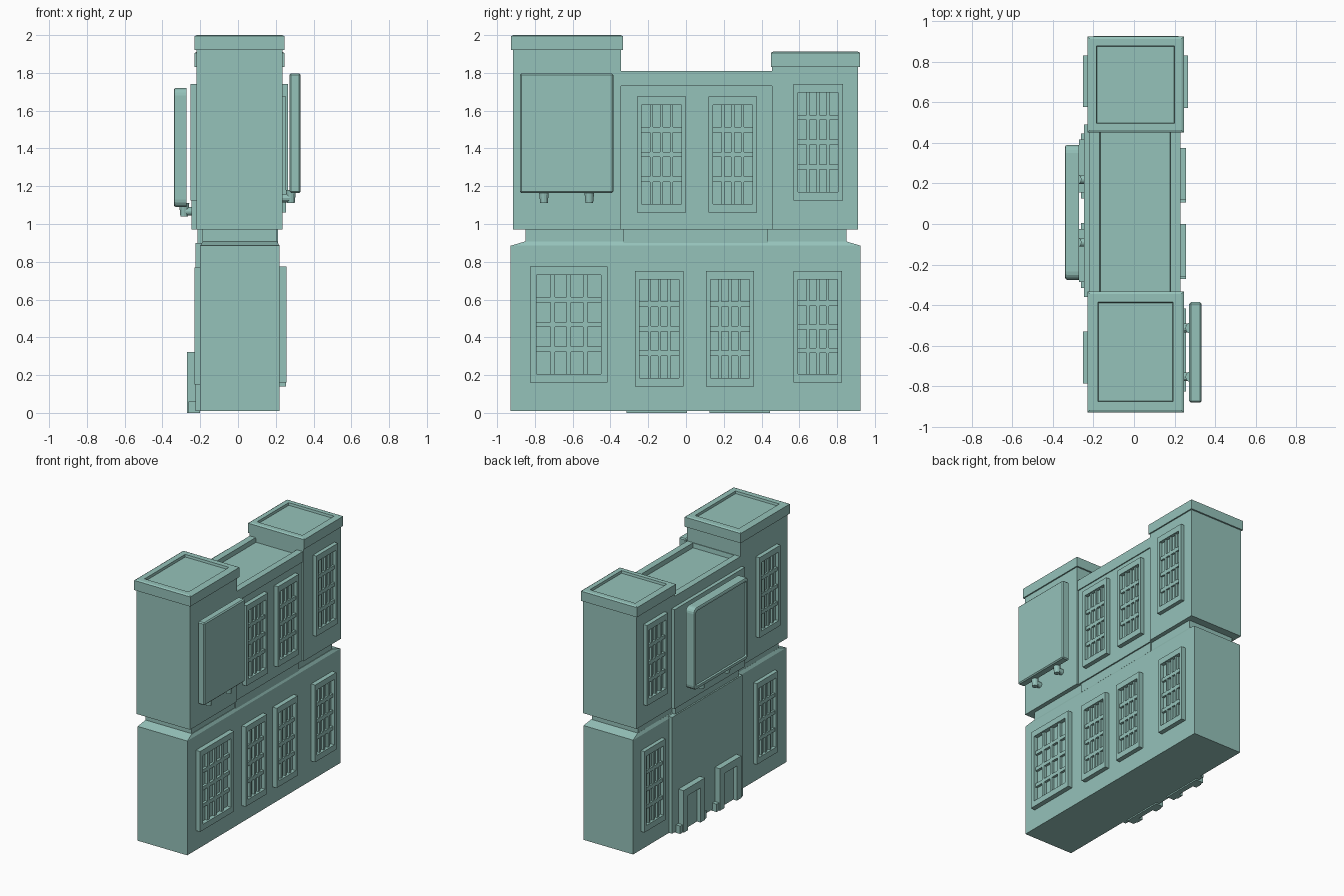
import bpy, bmesh
from mathutils import Matrix, Vector

if "Cube" in bpy.data.objects:
    bpy.data.objects.remove(bpy.data.objects["Cube"])

# One dull teal paint for the whole model
paint = bpy.data.materials.new("teal_paint")
paint.diffuse_color = (0.30, 0.54, 0.49, 1)
paint.use_nodes = True
paint.node_tree.nodes["Principled BSDF"].inputs["Base Color"].default_value = paint.diffuse_color


def finish(name, bm, bevel=0, segs=1):
    bmesh.ops.recalc_face_normals(bm, faces=bm.faces)
    me = bpy.data.meshes.new(name)
    bm.to_mesh(me)
    bm.free()
    me.materials.append(paint)
    ob = bpy.data.objects.new(name, me)
    bpy.context.collection.objects.link(ob)
    if bevel:
        m = ob.modifiers.new("bevel", 'BEVEL')
        m.width, m.segments = bevel, segs
    return ob


def add_box(bm, x, y, z):
    """Add a box from (min, max) pairs; the order inside a pair is free."""
    lo = Vector([min(p) for p in (x, y, z)])
    hi = Vector([max(p) for p in (x, y, z)])
    mat = Matrix.Translation((lo + hi) / 2) @ Matrix.Diagonal((*(hi - lo), 1))
    return bmesh.ops.create_cube(bm, size=1, matrix=mat)['verts']


def box(name, x, y, z, bevel=0, segs=1):
    bm = bmesh.new()
    add_box(bm, x, y, z)
    return finish(name, bm, bevel, segs)


def top_face(bm):
    return max(bm.faces, key=lambda f: f.calc_center_median().z)


def tray(name, x, y, z, rim, drop, slope=0.006):
    """Box with a chamfered top edge and a sunken roof inside the rim."""
    bm = bmesh.new()
    add_box(bm, x, y, (z[0], z[1] - slope))
    top = top_face(bm)
    if slope:
        bmesh.ops.inset_region(bm, faces=[top], thickness=slope * 2, depth=slope, use_even_offset=True)
    bmesh.ops.inset_region(bm, faces=[top], thickness=rim - slope * 2, use_even_offset=True)
    bmesh.ops.inset_region(bm, faces=[top], thickness=0.003, depth=-drop, use_even_offset=True)
    return finish(name, bm)


def window(name, side, wall, depth, y, z, vbar=0.016, rim=(0.024, 0.045)):
    """Framed 4 x 4 window on the wall plane x = wall, facing side (+1 / -1)."""
    bm = bmesh.new()
    x = (wall - side * 0.01, wall + side * depth)
    y0, y1, z0, z1 = y[0] + rim[0], y[1] - rim[0], z[0] + rim[1], z[1] - rim[1]
    add_box(bm, x, (y[0], y0), z)
    add_box(bm, x, (y1, y[1]), z)
    add_box(bm, x, (y0, y1), (z[0], z0))
    add_box(bm, x, (y0, y1), (z1, z[1]))
    add_box(bm, (wall - side * 0.01, wall + side * 0.005), (y0, y1), (z0, z1))
    bx = (wall, wall + side * depth * 0.65)
    for i in (1, 2, 3):
        yc, zc = y0 + (y1 - y0) * i / 4, z0 + (z1 - z0) * i / 4
        add_box(bm, bx, (yc - vbar / 2, yc + vbar / 2), (z0, z1))
        add_box(bm, bx, (y0, y1), (zc - 0.014, zc + 0.014))
    return finish(name, bm)


# Lower storey, with its top sloping in to the neck
bm = bmesh.new()
add_box(bm, (-0.2, 0.22), (-0.928, 0.925), (0.01, 0.885))
ret = bmesh.ops.extrude_face_region(bm, geom=[top_face(bm)])
for v in [g for g in ret['geom'] if isinstance(g, bmesh.types.BMVert)]:
    v.co.z = 0.907
    v.co.x = 0.01 + (v.co.x - 0.01) * 0.94
    v.co.y *= 0.92
finish("lower_storey", bm)
box("lower_back_panel", (-0.226, -0.15), (-0.36, 0.49), (0.01, 0.9))

# Neck between the storeys
box("neck", (-0.187, 0.203), (-0.85, 0.85), (0.89, 0.98))
box("neck_band", (-0.215, 0.212), (-0.33, 0.435), (0.9, 0.98))

# Upper storey: two towers and the lower middle part
box("tall_tower", (-0.22, 0.235), (-0.915, -0.345), (0.97, 1.95))
tray("tall_tower_cornice", (-0.23, 0.245), (-0.927, -0.333), (1.92, 2.0), 0.052, 0.018)
box("short_tower", (-0.22, 0.235), (0.455, 0.91), (0.97, 1.86))
tray("short_tower_cornice", (-0.23, 0.245), (0.45, 0.922), (1.832, 1.912), 0.045, 0.018)
box("middle_block", (-0.215, 0.222), (-0.35, 0.46), (0.97, 1.74))
box("middle_back_panel", (-0.247, 0), (-0.36, 0.49), (0.97, 1.73))
tray("middle_parapet", (-0.219, 0.23), (-0.39, 0.51), (1.73, 1.81), 0.05, 0.035, 0)

# Windows on the right side
low, mid, high = (0.14, 0.75), (1.06, 1.675), (1.125, 1.74)
window("wide_window", 1, 0.22, 0.037, (-0.825, -0.415), (0.16, 0.775), 0.024, (0.034, 0.045))
window("lower_window_a", 1, 0.22, 0.035, (-0.27, -0.013), low)
window("lower_window_b", 1, 0.22, 0.035, (0.105, 0.36), low)
window("lower_window_c", 1, 0.22, 0.035, (0.57, 0.825), (0.16, 0.75))
window("middle_window_a", 1, 0.222, 0.033, (-0.26, 0), mid)
window("middle_window_b", 1, 0.222, 0.033, (0.12, 0.375), mid)
window("tower_window", 1, 0.235, 0.03, (0.57, 0.83), high)

# Windows on the left side
for tag, y in (("a", (-0.785, -0.53)), ("b", (0.575, 0.83))):
    window("left_lower_window_" + tag, -1, -0.2, 0.03, y, (0.15, 0.77))
    window("left_upper_window_" + tag, -1, -0.22, 0.032, y, high)

# Two doorways on the left side: jambs with low feet, lintel, recessed door
for tag, yc in (("a", 0.285), ("b", -0.155)):
    bm = bmesh.new()
    for s in (-1, 1):
        add_box(bm, (-0.27, -0.2), (yc + s * 0.075, yc + s * 0.13), (0, 0.322))
        add_box(bm, (-0.262, -0.2), (yc + s * 0.13, yc + s * 0.16), (0, 0.06))
    add_box(bm, (-0.27, -0.2), (yc - 0.075, yc + 0.075), (0.265, 0.322))
    add_box(bm, (-0.24, -0.2), (yc - 0.075, yc + 0.075), (0, 0.265))
    finish("doorway_" + tag, bm)


def bracket(name, side, wall, reach, y, z):
    """Round arm from the wall with a tapered post below the board."""
    bm = bmesh.new()
    xc = wall + side * reach
    arm = Matrix.Translation(((wall + xc) / 2, y, z + 0.027)) @ Matrix.Rotation(1.5708, 4, 'Y')
    bmesh.ops.create_cone(bm, segments=12, cap_ends=True, radius1=0.022, radius2=0.022,
                          depth=reach, matrix=arm)
    bmesh.ops.create_cone(bm, segments=12, cap_ends=True, radius1=0.02, radius2=0.027,
                          depth=0.07, matrix=Matrix.Translation((xc, y, z + 0.035)))
    return finish(name, bm)


# Flat sign board on the tall tower
box("right_board", (0.272, 0.332), (-0.88, -0.385), (1.165, 1.797), 0.008)
for tag, y in (("a", -0.752), ("b", -0.512)):
    bracket("right_bracket_" + tag, 1, 0.22, 0.06, y, 1.11)

# Rounded sign board on the back of the middle part
bm = bmesh.new()
add_box(bm, (-0.34, -0.272), (-0.275, 0.39), (1.09, 1.72))
ends = [e for e in bm.edges if abs(e.verts[0].co.x - e.verts[1].co.x) > 0.01]
bmesh.ops.bevel(bm, geom=ends, offset=0.04, segments=4, profile=0.5, affect='EDGES')
face = min(bm.faces, key=lambda f: f.calc_center_median().x)
bmesh.ops.bevel(bm, geom=list(face.edges), offset=0.012, segments=2, profile=0.5, affect='EDGES')
face = min(bm.faces, key=lambda f: f.calc_center_median().x)
bmesh.ops.inset_region(bm, faces=[face], thickness=0.015, use_even_offset=True)
bmesh.ops.inset_region(bm, faces=[face], thickness=0.004, depth=-0.012, use_even_offset=True)
finish("left_board", bm)
for tag, y in (("a", -0.09), ("b", 0.22)):
    bracket("left_bracket_" + tag, -1, -0.24, 0.045, y, 1.04)
